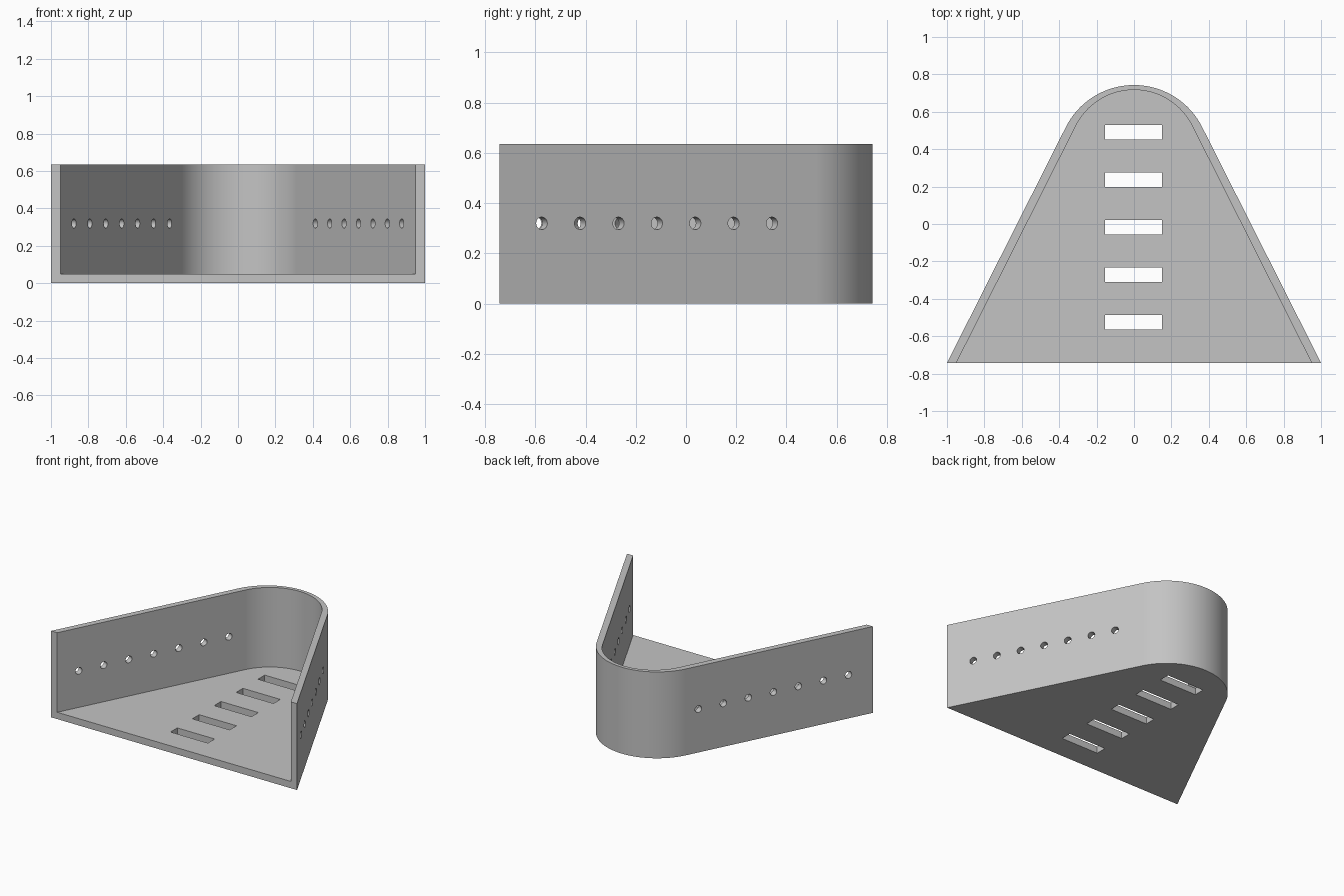
import bpy, bmesh, math
from mathutils import Matrix, Vector

if "Cube" in bpy.data.objects:
    bpy.data.objects.remove(bpy.data.objects["Cube"])

FRONT, BACK, HEIGHT, FLOOR = -0.743, 0.743, 0.635, 0.05
SLOPE = 1.984                                   # side wall run: dy / dx
LEN = math.hypot(SLOPE, 1)
NX, NY = SLOPE / LEN, 1 / LEN                   # outward normal of right wall

grey = bpy.data.materials.new("grey")
grey.diffuse_color = (0.55, 0.55, 0.55, 1)
grey.use_nodes = True
grey.node_tree.nodes["Principled BSDF"].inputs["Base Color"].default_value = grey.diffuse_color


def outline(half_width, back, front=FRONT, segments=40):
    """Straight tapered sides running tangentially into a round back."""
    d = NX * half_width + NY * FRONT
    r = (d - NY * back) / (1 - NY)
    c = back - r
    a0 = math.atan2(NY, NX)
    extra = (FRONT - front) / SLOPE             # keeps the taper when lengthened
    pts = [(half_width + extra, front)]
    for i in range(segments + 1):
        a = a0 + (math.pi - 2 * a0) * i / segments
        pts.append((r * math.cos(a), c + r * math.sin(a)))
    pts.append((-half_width - extra, front))
    return pts


def finish(name, bm):
    bmesh.ops.recalc_face_normals(bm, faces=bm.faces)
    me = bpy.data.meshes.new(name)
    bm.to_mesh(me)
    bm.free()
    me.materials.append(grey)
    ob = bpy.data.objects.new(name, me)
    bpy.context.collection.objects.link(ob)
    return ob


def prism(name, pts, z0, z1):
    bm = bmesh.new()
    face = bm.faces.new([bm.verts.new((x, y, z0)) for x, y in pts])
    top = bmesh.ops.extrude_face_region(bm, geom=[face])["geom"]
    verts = [g for g in top if isinstance(g, bmesh.types.BMVert)]
    bmesh.ops.translate(bm, verts=verts, vec=(0, 0, z1 - z0))
    return finish(name, bm)


# Solid body and the cavity that leaves walls and floor
tray = prism("tapered_tray", outline(1.0, BACK), 0, HEIGHT)
cavity = prism("cavity_cutter", outline(0.95, 0.717, FRONT - 0.2), FLOOR, HEIGHT + 0.2)

# Five slots across the floor
bm = bmesh.new()
for i in range(5):
    bmesh.ops.create_cube(bm, size=1, matrix=Matrix.Translation(
        (-0.002, 0.491 - 0.254 * i, FLOOR / 2)) @ Matrix.Diagonal((0.304, 0.079, 0.2, 1)))
slots = finish("slot_cutter", bm)

# Seven round holes through each side wall, wider spaced on the left
bm = bmesh.new()
for side, first, step in ((1, 0.875, 0.077), (-1, 0.877, 0.0852)):
    axis = Vector((side * NX, NY, 0))
    turn = axis.to_track_quat('Z', 'Y').to_matrix().to_4x4()
    for i in range(7):
        x = first - step * i                    # centre on the inner wall face
        y = FRONT + (0.95 - x) * SLOPE
        place = Matrix.Translation(Vector((side * x, y, 0.319)) + axis * 0.02)
        bmesh.ops.create_cone(bm, cap_ends=True, segments=24, radius1=0.025,
                              radius2=0.025, depth=0.14, matrix=place @ turn)
holes = finish("hole_cutter", bm)

# Cut everything out of the body
bpy.context.view_layer.objects.active = tray
tray.select_set(True)
for cutter in (cavity, slots, holes):
    mod = tray.modifiers.new("cut", 'BOOLEAN')
    mod.operation, mod.solver, mod.object = 'DIFFERENCE', 'EXACT', cutter
    bpy.ops.object.modifier_apply(modifier=mod.name)
    bpy.data.objects.remove(cutter)

# Smooth round back and holes, crisp edges elsewhere
bpy.ops.object.shade_smooth_by_angle(angle=math.radians(30))
weighted = tray.modifiers.new("even_shading", 'WEIGHTED_NORMAL')
weighted.keep_sharp = True
